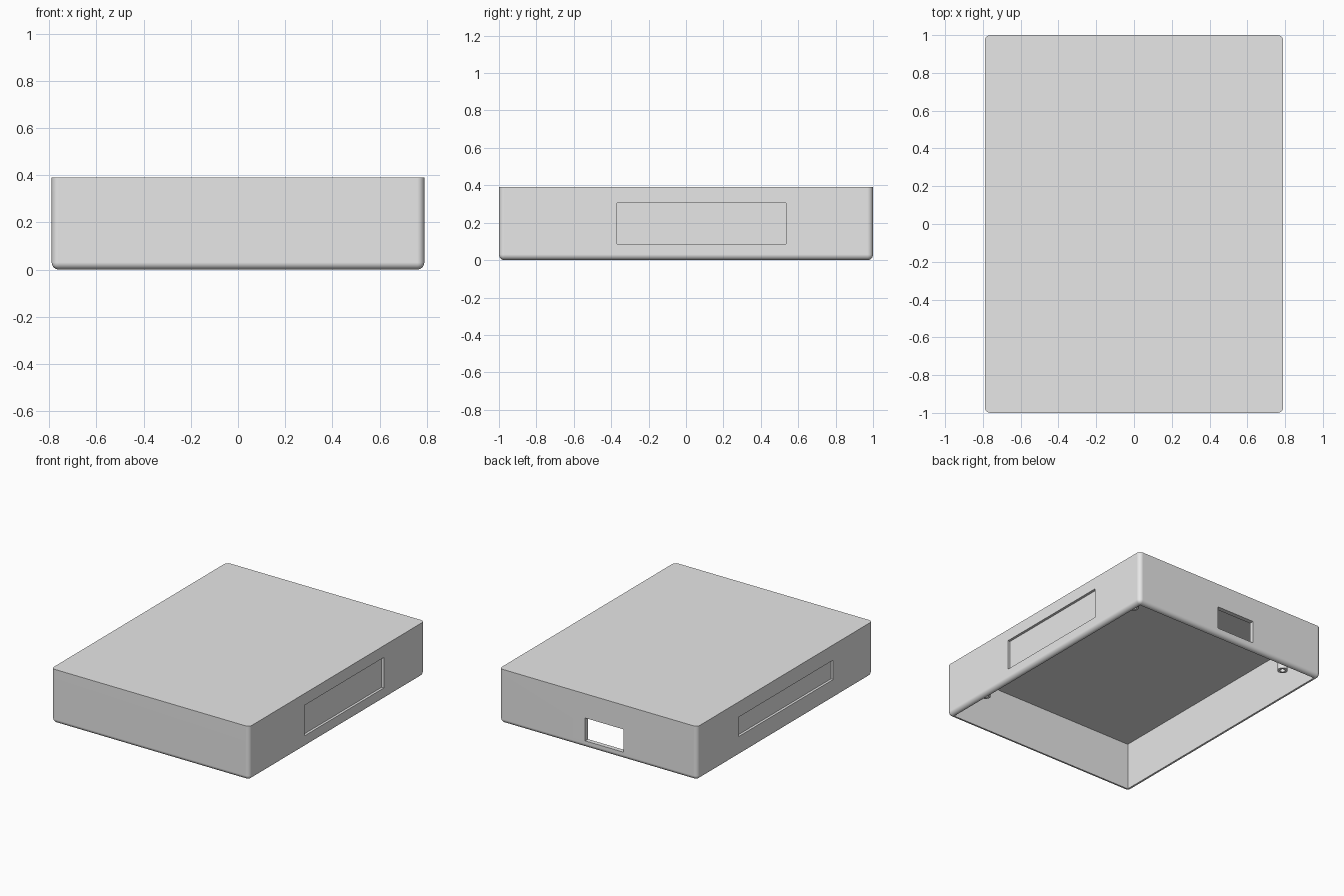
import bpy
import bmesh
import math

old = bpy.data.objects.get("Cube")
if old:
    bpy.data.objects.remove(old, do_unlink=True)

# Overall sizes
W, L, H = 1.58, 2.0, 0.39
WALL, CEILING, ROUND = 0.033, 0.343, 0.03
RECESS = 0.018

grey = bpy.data.materials.new("light_grey")
grey.use_nodes = True
grey.diffuse_color = (0.8, 0.8, 0.8, 1)
grey.node_tree.nodes["Principled BSDF"].inputs["Base Color"].default_value = (0.8, 0.8, 0.8, 1)


def add_object(name, bm):
    bmesh.ops.recalc_face_normals(bm, faces=bm.faces)
    mesh = bpy.data.meshes.new(name)
    bm.to_mesh(mesh)
    bm.free()
    obj = bpy.data.objects.new(name, mesh)
    bpy.context.collection.objects.link(obj)
    mesh.materials.append(grey)
    return obj


def box_mesh(x, y, z):
    """Box spanning the given (low, high) ranges."""
    bm = bmesh.new()
    bmesh.ops.create_cube(bm, size=1)
    for v in bm.verts:
        for i, (low, high) in enumerate((x, y, z)):
            v.co[i] = high if v.co[i] > 0 else low
    return bm


def select_only(obj):
    bpy.ops.object.select_all(action='DESELECT')
    obj.select_set(True)
    bpy.context.view_layer.objects.active = obj


def cut(target, x, y, z):
    """Remove a box from the target."""
    cutter = add_object("cutter", box_mesh(x, y, z))
    cutter.hide_render = True
    mod = target.modifiers.new("cut", 'BOOLEAN')
    mod.operation = 'DIFFERENCE'
    mod.solver = 'EXACT'
    mod.object = cutter
    select_only(target)
    bpy.ops.object.modifier_apply(modifier=mod.name)
    bpy.data.objects.remove(cutter, do_unlink=True)


def smooth(obj):
    select_only(obj)
    bpy.ops.object.shade_smooth_by_angle(angle=math.radians(35))
    obj.modifiers.new("even_normals", 'WEIGHTED_NORMAL').keep_sharp = True


# Outer shell: every edge rounded except those around the flat top
bm = box_mesh((-W / 2, W / 2), (-L / 2, L / 2), (0, H))
edges = [e for e in bm.edges if min(v.co.z for v in e.verts) < H / 2]
bmesh.ops.bevel(bm, geom=edges, offset=ROUND, segments=6, profile=0.5, affect='EDGES')
shell = add_object("case_shell", bm)

# Hollow inside, open underneath
inner_x, inner_y = W / 2 - WALL, L / 2 - WALL
cut(shell, (-inner_x, inner_x), (-inner_y, inner_y), (-0.1, CEILING))

# Port opening through the back wall
cut(shell, (-0.2, 0.105), (0.9, 1.1), (0.05, 0.215))

# Shallow label recesses in the two long sides
cut(shell, (W / 2 - RECESS, W), (-0.37, 0.535), (0.085, 0.305))
cut(shell, (-W, -W / 2 + RECESS), (-0.55, 0.53), (0.14, 0.28))
smooth(shell)


# Hollow screw posts hanging from the ceiling
def screw_post(name, x, y, outer=0.035, bore=0.018, end=0.105, depth=0.12):
    profile = [(outer, CEILING + 0.01), (outer, end), (bore, end),
               (bore, end + depth), (0, end + depth)]
    bm = bmesh.new()
    verts = [bm.verts.new((x + r, y, z)) for r, z in profile]
    line = [bm.edges.new(pair) for pair in zip(verts, verts[1:])]
    bmesh.ops.spin(bm, geom=verts + line, cent=(x, y, 0), axis=(0, 0, 1),
                   angle=math.tau, steps=32, use_duplicate=False)
    bmesh.ops.remove_doubles(bm, verts=bm.verts, dist=0.0005)
    rim = [e for e in bm.edges if e.is_boundary]
    bmesh.ops.holes_fill(bm, edges=rim, sides=0)
    smooth(add_object(name, bm))


post_x, post_y = W / 2 - 0.14, L / 2 - 0.23
screw_post("back_left_post", post_x, post_y)
screw_post("back_right_post", -post_x, post_y)
screw_post("front_left_post", post_x, -post_y)
